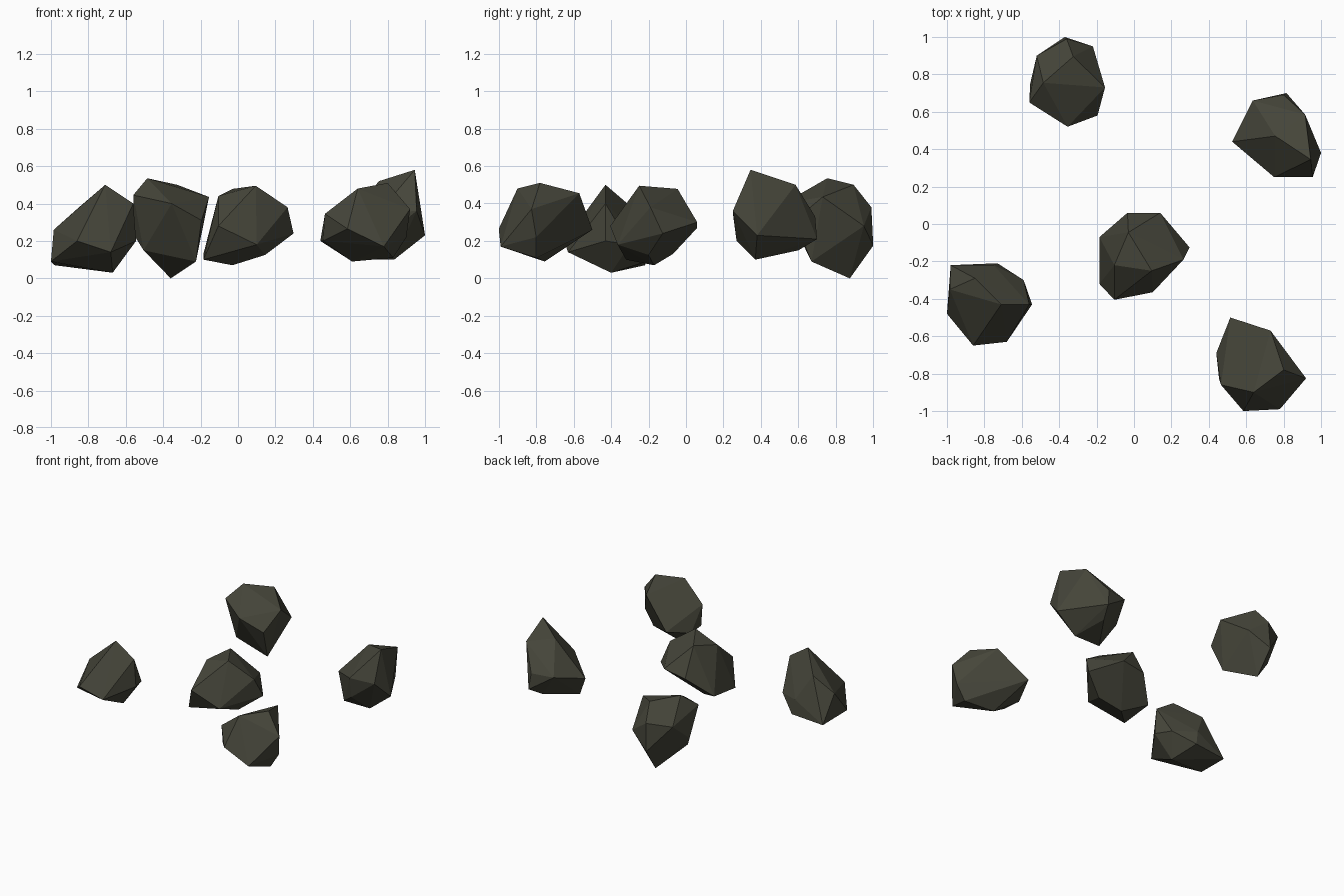
import bpy, bmesh

stone = bpy.data.materials.new("dark olive stone")
stone.diffuse_color = (0.06, 0.06, 0.042, 1)


def rock(name, corners):
    """Faceted boulder: the convex hull of a few corner points."""
    bm = bmesh.new()
    for c in corners:
        bm.verts.new(c)
    bmesh.ops.convex_hull(bm, input=bm.verts[:])
    loose = [v for v in bm.verts if not v.link_faces]
    bmesh.ops.delete(bm, geom=loose, context='VERTS')
    bmesh.ops.recalc_face_normals(bm, faces=bm.faces[:])
    me = bpy.data.meshes.new(name)
    bm.to_mesh(me)
    bm.free()
    me.materials.append(stone)
    ob = bpy.data.objects.new(name, me)
    bpy.context.collection.objects.link(ob)
    return ob


# left rock, single peak
rock("left_rock", [
    (-.71, -.43, .50), (-.56, -.43, .40), (-.545, -.43, .20), (-.59, -.30, .18),
    (-.98, -.22, .07), (-1.0, -.48, .09), (-.985, -.35, .26), (-.73, -.21, .09),
    (-.75, -.22, .2), (-.68, -.63, .14), (-.86, -.65, .20), (-.67, -.40, .03),
    (-.85, -.29, .38)])

# back rock, pointed downwards
rock("back_rock", [
    (-.485, .755, .535), (-.325, .895, .50), (-.155, .73, .435), (-.195, .58, .31),
    (-.355, .52, .40), (-.56, .65, .445), (-.555, .75, .23), (-.52, .90, .36),
    (-.36, .99, .38), (-.37, 1.0, .175), (-.22, .95, .28), (-.36, .875, 0),
    (-.225, .67, .09), (-.505, .70, .15)])

# centre rock
rock("centre_rock", [
    (.095, -.25, .495), (-.03, -.045, .478), (-.105, -.22, .44), (.265, -.19, .38),
    (.297, -.125, .24), (.14, .06, .30), (-.035, .06, .27), (-.185, -.07, .13),
    (-.105, -.405, .28), (.10, -.365, .18), (-.185, -.32, .10), (-.03, -.17, .07),
    (.145, -.2, .125)])

# front right rock
rock("front_right_rock", [
    (.80, -.78, .51), (.64, -.90, .48), (.92, -.825, .37), (.73, -.57, .455),
    (.515, -.50, .26), (.44, -.69, .20), (.465, -.86, .345), (.455, -.83, .20),
    (.585, -1.0, .265), (.78, -.99, .17), (.61, -.755, .09), (.83, -.80, .11),
    (.90, -.80, .22)])

# back right rock, sharp upper corner
rock("back_right_rock", [
    (.945, .345, .58), (.755, .47, .52), (.915, .585, .50), (.525, .44, .27),
    (.75, .25, .35), (.955, .25, .36), (.75, .27, .20), (1.0, .38, .23),
    (.835, .37, .10), (.62, .37, .10), (.815, .70, .21), (.80, .69, .33),
    (.635, .66, .33), (.77, .60, .15)])
